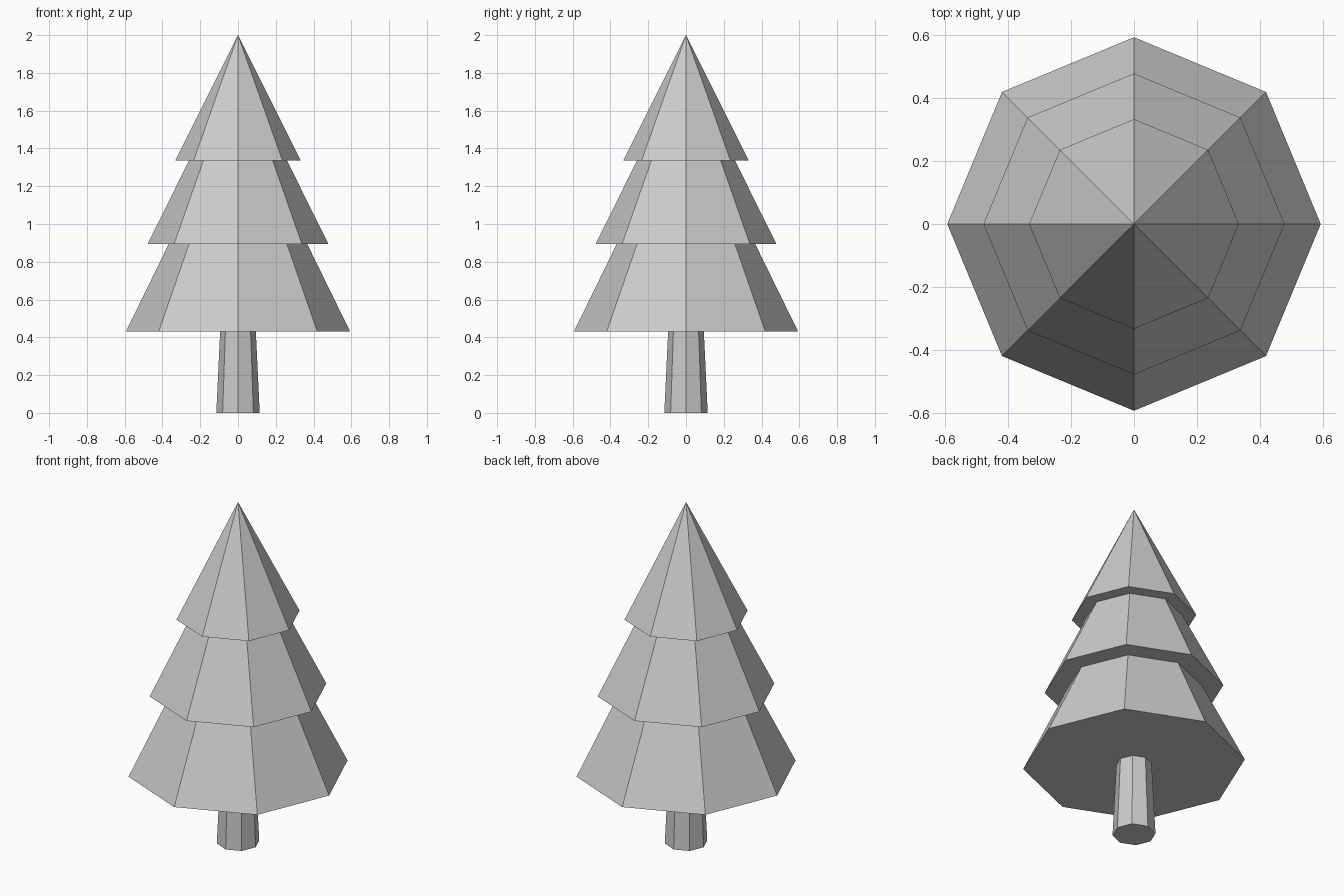
import bpy, bmesh
from math import cos, sin, pi

if "Cube" in bpy.data.objects:
    bpy.data.objects.remove(bpy.data.objects["Cube"])

SIDES = 8


def lathe(name, profile):
    """Closed faceted solid from (radius, z) points, bottom to top."""
    bm = bmesh.new()
    rings = []
    for r, z in profile:
        if r == 0:
            rings.append([bm.verts.new((0, 0, z))] * SIDES)
        else:
            rings.append([bm.verts.new((r * cos(2 * pi * i / SIDES), r * sin(2 * pi * i / SIDES), z))
                          for i in range(SIDES)])
    for low, high in zip(rings, rings[1:]):
        for i in range(SIDES):
            j = (i + 1) % SIDES
            corners = [low[i], low[j], high[j], high[i]]
            bm.faces.new(list(dict.fromkeys(corners)))
    # caps on open ends
    if profile[0][0] > 0:
        bm.faces.new(rings[0][::-1])
    if profile[-1][0] > 0:
        bm.faces.new(rings[-1])
    bmesh.ops.recalc_face_normals(bm, faces=bm.faces[:])
    mesh = bpy.data.meshes.new(name)
    bm.to_mesh(mesh)
    bm.free()
    obj = bpy.data.objects.new(name, mesh)
    bpy.context.collection.objects.link(obj)
    return obj


# tapered trunk
lathe("trunk", [(0.115, 0), (0.094, 0.44)])

# three stepped tiers of foliage ending in a point
lathe("foliage", [(0.593, 0.432), (0.366, 0.895),
                  (0.478, 0.895), (0.26, 1.335),
                  (0.333, 1.335), (0, 2.0)])
